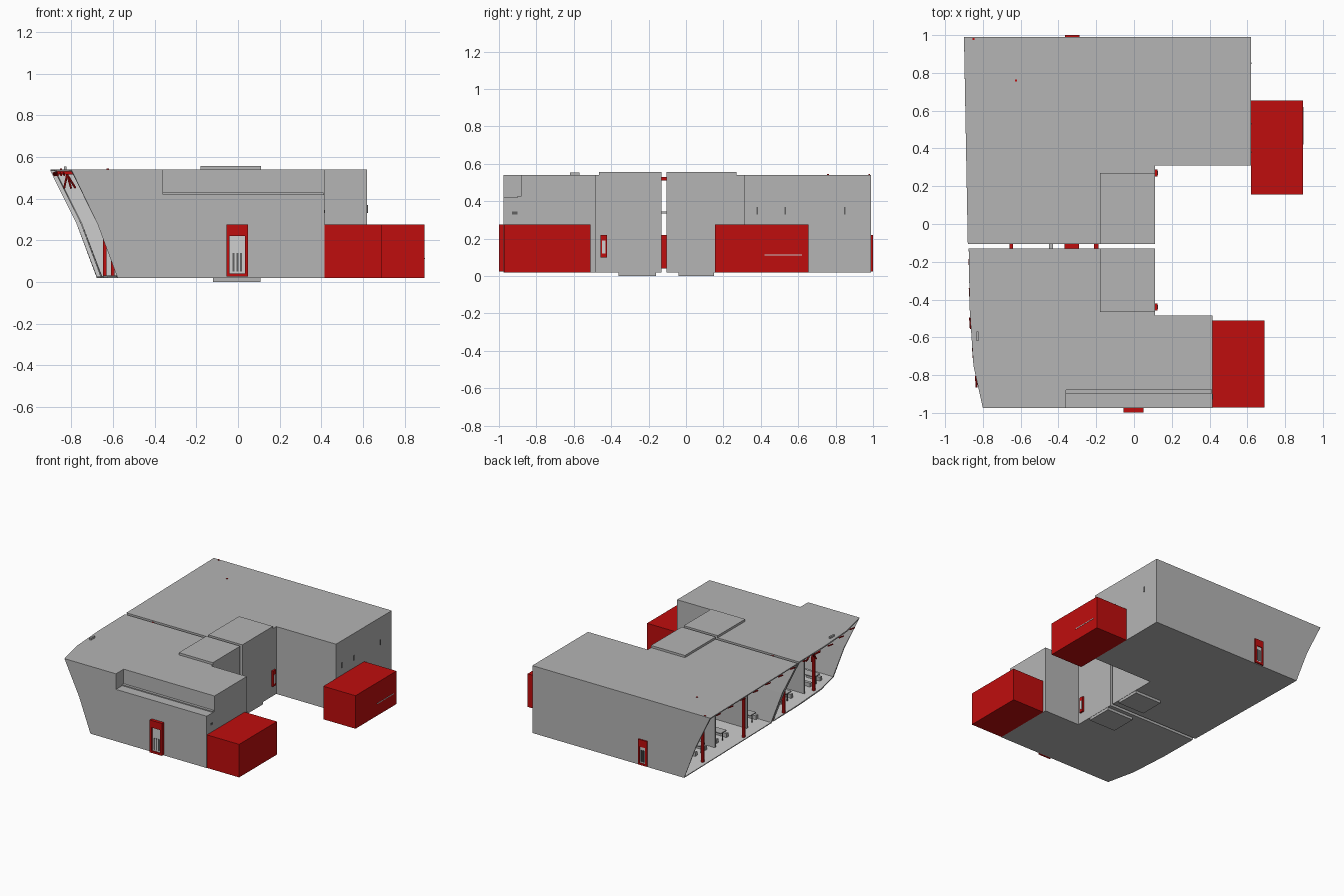
import bpy, bmesh, math
from mathutils import Vector

old = bpy.data.objects.get("Cube")
if old:
    bpy.data.objects.remove(old, do_unlink=True)


def material(name, color):
    m = bpy.data.materials.new(name)
    m.use_nodes = True
    m.diffuse_color = (*color, 1)
    m.node_tree.nodes["Principled BSDF"].inputs["Base Color"].default_value = (*color, 1)
    return m


GREY = material("wall grey", (0.46, 0.46, 0.46))
LIGHT = material("interior light grey", (0.62, 0.62, 0.62))
RED = material("signal red", (0.52, 0.004, 0.004))
DARK = material("dark grey", (0.12, 0.12, 0.12))

FLOOR, MID, ROOF = 0.02, 0.28, 0.54


def add_object(name, bm, *mats):
    mesh = bpy.data.meshes.new(name)
    bm.to_mesh(mesh)
    bm.free()
    for m in mats:
        mesh.materials.append(m)
    ob = bpy.data.objects.new(name, mesh)
    bpy.context.collection.objects.link(ob)
    return ob


def box(name, x, y, z, mat):
    """Box from three (low, high) ranges."""
    bm = bmesh.new()
    bmesh.ops.create_cube(bm, size=1)
    for v in bm.verts:
        v.co = Vector([(r[0] + r[1]) / 2 + c * (r[1] - r[0])
                       for r, c in zip((x, y, z), v.co)])
    return add_object(name, bm, mat)


def rod(name, a, b, radius, mat):
    a, b = Vector(a), Vector(b)
    bm = bmesh.new()
    bmesh.ops.create_cone(bm, cap_ends=True, segments=8, radius1=radius,
                          radius2=radius, depth=(b - a).length)
    bm.transform((b - a).to_track_quat("Z", "Y").to_matrix().to_4x4())
    bmesh.ops.translate(bm, verts=bm.verts, vec=(a + b) / 2)
    return add_object(name, bm, mat)


def shell(name, outline):
    """Hollow block whose raking -x side is left open."""
    bm = bmesh.new()
    rings = []
    for z, inset in ((FLOOR, 0.222), (MID, 0.125), (ROOF, 0)):
        rings.append([bm.verts.new((x + (inset if x < -0.7 else 0), y, z))
                      for x, y in outline])
    n = len(outline)
    for low, high in zip(rings, rings[1:]):
        for i in range(n):
            j = (i + 1) % n
            if outline[i][0] < -0.7 and outline[j][0] < -0.7:
                continue
            bm.faces.new((low[i], low[j], high[j], high[i]))
    bm.faces.new(rings[-1])
    bm.faces.new(rings[0][::-1])
    ob = add_object(name, bm, GREY, LIGHT)
    mod = ob.modifiers.new("thickness", "SOLIDIFY")
    mod.thickness = 0.01
    mod.offset = -1
    mod.material_offset = 1
    mod.material_offset_rim = 0
    return ob


# Two main blocks, split by a narrow gap
front = shell("front_block", [(-0.80, -0.975), (0.415, -0.975), (0.415, -0.485),
                              (0.11, -0.485), (0.11, -0.13), (-0.875, -0.13),
                              (-0.87, -0.45), (-0.85, -0.75)])
shell("rear_block", [(-0.88, -0.105), (0.11, -0.105), (0.11, 0.31),
                     (0.62, 0.31), (0.62, 0.99), (-0.90, 0.99)])

# Terrace cut into the front block
cutter = box("terrace_cutter", (-0.36, 0.5), (-1.1, -0.88), (0.42, 0.7), GREY)
cutter.hide_render = True
cut = front.modifiers.new("terrace", "BOOLEAN")
cut.object = cutter
cut.operation = "DIFFERENCE"
cut.solver = "EXACT"
bpy.context.view_layer.update()
baked = bpy.data.meshes.new_from_object(
    front.evaluated_get(bpy.context.evaluated_depsgraph_get()))
front.modifiers.clear()
front.data = baked
bpy.data.objects.remove(cutter, do_unlink=True)
box("terrace_floor", (-0.37, 0.414), (-0.974, -0.87), (0.41, 0.42), GREY)
box("terrace_back_wall", (-0.37, 0.414), (-0.88, -0.87), (0.41, 0.539), GREY)
box("terrace_end_wall", (-0.37, -0.36), (-0.974, -0.87), (0.41, 0.539), GREY)
box("terrace_ledge", (-0.36, 0.41), (-0.90, -0.88), (0.42, 0.428), GREY)

# Stair tower caps and base slabs
box("front_tower_cap", (-0.18, 0.11), (-0.465, -0.13), (ROOF, 0.557), GREY)
box("rear_tower_cap", (-0.18, 0.11), (-0.105, 0.27), (ROOF, 0.557), GREY)
box("front_base_slab", (-0.12, 0.108), (-0.36, -0.16), (0, FLOOR), GREY)
box("rear_base_slab", (-0.12, 0.108), (-0.04, 0.15), (0, FLOOR), GREY)

# Red annexes
box("front_annex", (0.415, 0.69), (-0.972, -0.51), (FLOOR, 0.275), RED)
box("rear_annex", (0.62, 0.895), (0.155, 0.655), (FLOOR, 0.275), RED)
box("annex_stripe", (0.893, 0.897), (0.42, 0.62), (0.11, 0.116), LIGHT)


def door(name, cx, y0, y1, outer, half, top):
    """Framed door on a y-facing wall; outer is the exposed y."""
    bar = 0.015
    for side in (-1, 1):
        e = sorted((cx + side * half, cx + side * (half - bar)))
        box(name + "_jamb", e, (y0, y1), (FLOOR + 0.005, top), RED)
    box(name + "_head", (cx - half, cx + half), (y0, y1), (top - 0.055, top), RED)
    box(name + "_sill", (cx - half, cx + half), (y0, y1), (FLOOR + 0.005, 0.04), RED)
    mid = (y0 + y1) / 2
    pane = sorted((mid, mid + (outer - mid) * 0.3))
    box(name + "_pane", (cx - half, cx + half), pane, (0.03, top - 0.01), LIGHT)
    grille = sorted((mid, mid + (outer - mid) * 0.5))
    for k in (-1, 0, 1):
        x = cx + k * half * 0.35
        box(name + "_grille", (x - 0.005, x + 0.005), grille, (0.05, 0.14), DARK)


door("front_door", -0.003, -0.999, -0.97, -0.999, 0.052, 0.275)
door("back_door", -0.327, 0.985, 1.0, 1.0, 0.038, 0.22)

# Links and lights inside the gap
for x, w in ((-0.65, 0.007), (-0.33, 0.038), (-0.2, 0.012)):
    box("gap_link", (x - w, x + w), (-0.131, -0.104), (0.04, 0.22), RED)
box("gap_lamp", (-0.66, -0.64), (-0.131, -0.104), (0.51, 0.53), RED)
box("gap_bracket", (-0.45, -0.43), (-0.131, -0.104), (0.335, 0.345), GREY)

# Side doors on the stair towers
for y in (-0.44, 0.27):
    box("tower_door", (0.1, 0.124), (y - 0.018, y + 0.018), (0.10, 0.22), RED)
    box("tower_door_pane", (0.12, 0.126), (y - 0.01, y + 0.01), (0.12, 0.19), LIGHT)

# Small roof and wall fittings
box("roof_vent", (-0.834, -0.822), (-0.62, -0.57), (ROOF, 0.554), GREY)
box("roof_lamp", (-0.63, -0.62), (0.755, 0.765), (ROOF, 0.544), RED)
box("corner_lamp", (-0.855, -0.845), (0.975, 0.985), (ROOF, 0.544), RED)
for y in (0.38, 0.53, 0.85):
    box("wall_slot", (0.618, 0.623), (y - 0.004, y + 0.004), (0.33, 0.37), DARK)
box("wall_grille", (0.413, 0.418), (-0.93, -0.9), (0.33, 0.345), DARK)

# Interior partitions
for y in (-0.62, 0.08, 0.47):
    box("partition", (-0.58, -0.2), (y - 0.006, y + 0.006), (0.03, 0.53), GREY)
box("front_core_wall", (-0.2, -0.19), (-0.86, -0.14), (0.03, 0.53), GREY)
box("rear_core_wall", (-0.2, -0.19), (-0.095, 0.98), (0.03, 0.53), GREY)

# Red columns and header along the open side
for y in (-0.7, -0.28, 0.21, 0.71):
    box("column", (-0.648, -0.63) if y > -0.5 else (-0.61, -0.592),
        (y - 0.009, y + 0.009), (0.025, 0.532), RED)
box("header_beam", (-0.65, -0.63), (0.21, 0.71), (0.42, 0.445), RED)

# Red trim lights below the roof edge
for i in range(12):
    y = 0.9 - i * 0.155
    x = -0.885 + 0.012 * (0.9 - y) + max(0, -0.5 - y) * 0.09
    rod("edge_light", (x, y, 0.522), (x + 0.004, y - 0.06, 0.512), 0.005, RED)

# Hanging red lamp cluster
box("lamp_bar", (-0.87, -0.79), (-0.40, -0.34), (0.515, 0.53), RED)
for k in range(5):
    a = k * math.tau / 5
    rod("lamp_arm", (-0.82, -0.37, 0.515),
        (-0.81 + 0.03 * math.cos(a), -0.37 + 0.05 * math.sin(a), 0.45), 0.005, RED)

# Tables and benches
for y in (-0.8, -0.45, -0.02, 0.34, 0.6, 0.86):
    box("table_top", (-0.56, -0.42), (y - 0.035, y + 0.035), (0.09, 0.097), GREY)
    for dx in (-0.55, -0.43):
        rod("table_leg", (dx, y, 0.03), (dx, y, 0.09), 0.005, DARK)
    for side in (-1, 1):
        c = y + side * 0.06
        box("bench", (-0.55, -0.43), (c - 0.012, c + 0.012), (0.03, 0.06), GREY)
